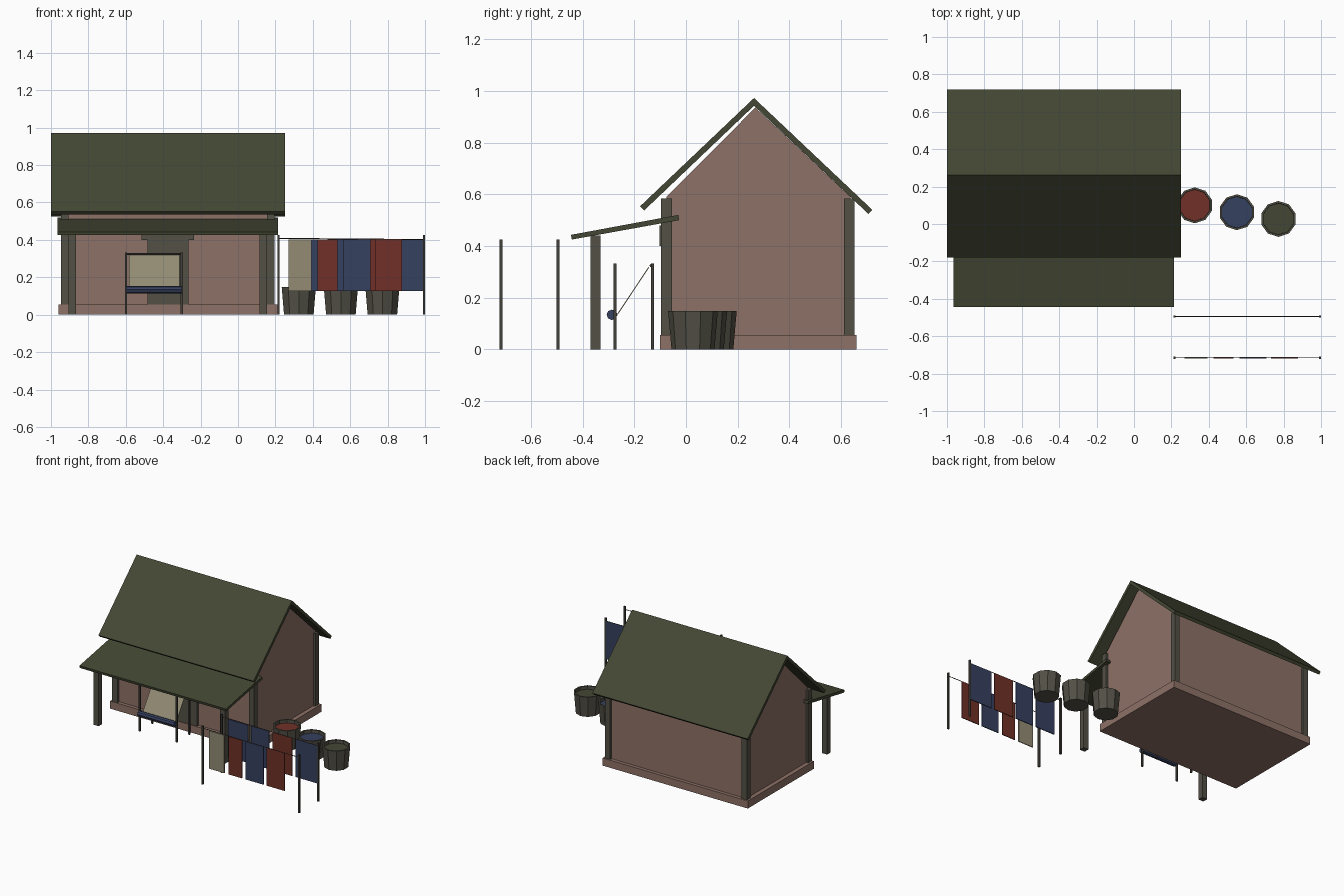
import bpy, bmesh, math
from mathutils import Vector

if "Cube" in bpy.data.objects:
    bpy.data.objects.remove(bpy.data.objects["Cube"])


def mat(name, r, g, b):
    m = bpy.data.materials.new(name)
    m.diffuse_color = (r, g, b, 1)
    m.use_nodes = True
    m.node_tree.nodes["Principled BSDF"].inputs["Base Color"].default_value = m.diffuse_color
    return m


PLASTER = mat("clay plaster", .27, .165, .135)
ROOF = mat("dark green roof", .057, .064, .034)
WOOD = mat("weathered wood", .084, .079, .06)
POLE = mat("dark pole wood", .055, .05, .042)
BLUE = mat("indigo cloth", .037, .052, .115)
RED = mat("madder cloth", .16, .03, .02)
CREAM = mat("undyed cloth", .29, .26, .175)


def finish(name, bm, m):
    bmesh.ops.recalc_face_normals(bm, faces=bm.faces)
    me = bpy.data.meshes.new(name)
    bm.to_mesh(me)
    bm.free()
    me.materials.append(m)
    ob = bpy.data.objects.new(name, me)
    bpy.context.collection.objects.link(ob)
    return ob


def extrude_x(name, yz, x0, x1, m):
    """Side profile of (y, z) points pulled along x."""
    bm = bmesh.new()
    f = bm.faces.new([bm.verts.new((x0, y, z)) for y, z in yz])
    g = bmesh.ops.extrude_face_region(bm, geom=[f])
    bmesh.ops.translate(bm, vec=(x1 - x0, 0, 0),
                        verts=[v for v in g["geom"] if isinstance(v, bmesh.types.BMVert)])
    return finish(name, bm, m)


def box(name, x0, x1, y0, y1, z0, z1, m):
    return extrude_x(name, [(y0, z0), (y1, z0), (y1, z1), (y0, z1)], x0, x1, m)


def rod(name, a, b, r, m, sides=8):
    a, b = Vector(a), Vector(b)
    bm = bmesh.new()
    bmesh.ops.create_cone(bm, cap_ends=True, segments=sides, radius1=r, radius2=r,
                          depth=(b - a).length)
    ob = finish(name, bm, m)
    ob.location = (a + b) / 2
    ob.rotation_euler = (b - a).to_track_quat("Z", "Y").to_euler()
    return ob


# House body
CX = -.375
box("foundation", -.96, .21, -.10, .66, 0, .055, PLASTER)
extrude_x("house_walls", [(-.075, .02), (.635, .02), (.635, .59), (.268, .935), (-.075, .59)],
          -.93, .18, PLASTER)
for sx in (-1, 1):
    for y0 in (-.096, .61):
        a, b = sorted((CX + sx * .53, CX + sx * .571))
        box("corner_post", a, b, y0, y0 + .042, .01, .583, WOOD)

# Roof slabs
extrude_x("front_roof_slope", [(.263, .972), (-.178, .553), (-.162, .537), (.263, .942)],
          -1, .25, ROOF)
extrude_x("back_roof_slope", [(.263, .972), (.72, .54), (.705, .524), (.263, .942)],
          -1, .25, ROOF)

# Porch
extrude_x("porch_roof", [(-.445, .443), (-.03, .52), (-.026, .5), (-.441, .425)],
          -.965, .215, ROOF)
for sx in (-1, 1):
    c = CX + sx * .51
    box("porch_post", c - .02, c + .02, -.369, -.33, 0, .44, WOOD)

# Door
box("door", CX - .11, CX + .11, -.095, -.07, .04, .41, WOOD)
box("door_lintel", CX - .14, CX + .14, -.102, -.07, .40, .48, WOOD)

# Weaving frame with sloping warp and cloth roll
for x in (-.599, -.301):
    for y in (-.275, -.129):
        box("loom_post", x - .006, x + .006, y - .006, y + .006, 0, .333, POLE)
rod("loom_top_rail", (-.599, -.135, .324), (-.301, -.135, .324), .006, POLE)
rod("loom_cloth_roll", (-.597, -.287, .134), (-.303, -.287, .134), .02, BLUE)
rod("loom_lower_rail", (-.597, -.272, .135), (-.303, -.272, .135), .008, POLE)
extrude_x("loom_cloth", [(-.264, .14), (-.146, .318), (-.143, .316), (-.261, .138)],
          -.582, -.312, CREAM)

# Two drying lines with hanging cloths
rows = [
    (-.715, [(.27, .392, CREAM), (.425, .533, RED), (.565, .708, BLUE), (.732, .878, RED)]),
    (-.495, [(.27, .43, BLUE), (.455, .60, BLUE), (.625, .785, RED), (.81, .988, BLUE)]),
]
for y, cloths in rows:
    for x in (.216, .994):
        box("line_pole", x - .006, x + .006, y - .006, y + .006, 0, .425, POLE)
    rod("drying_line", (.216, y, .408), (.994, y, .402), .0025, POLE, 6)
    for x0, x1, m in cloths:
        box("hanging_cloth", x0, x1, y - .003, y + .003, .128, .403, m)

# Dye vats: ten-sided tapered tubs with a sunken dye surface
for x, y, m in ((.325, .10, RED), (.55, .063, BLUE), (.772, .027, ROOF)):
    bm = bmesh.new()
    prev = None
    for r, z in ((.083, 0), (.096, .148), (.085, .148), (.084, .125)):
        ring = [bm.verts.new((r * math.sin(k * math.tau / 10), r * math.cos(k * math.tau / 10), z))
                for k in range(10)]
        if prev:
            for k in range(10):
                j = (k + 1) % 10
                bm.faces.new((prev[k], prev[j], ring[j], ring[k]))
        else:
            bm.faces.new(ring)
        prev = ring
    dye = bm.faces.new(prev)
    dye.material_index = 1
    ob = finish("dye_vat", bm, WOOD)
    ob.data.materials.append(m)
    ob.location = (x, y, 0)
